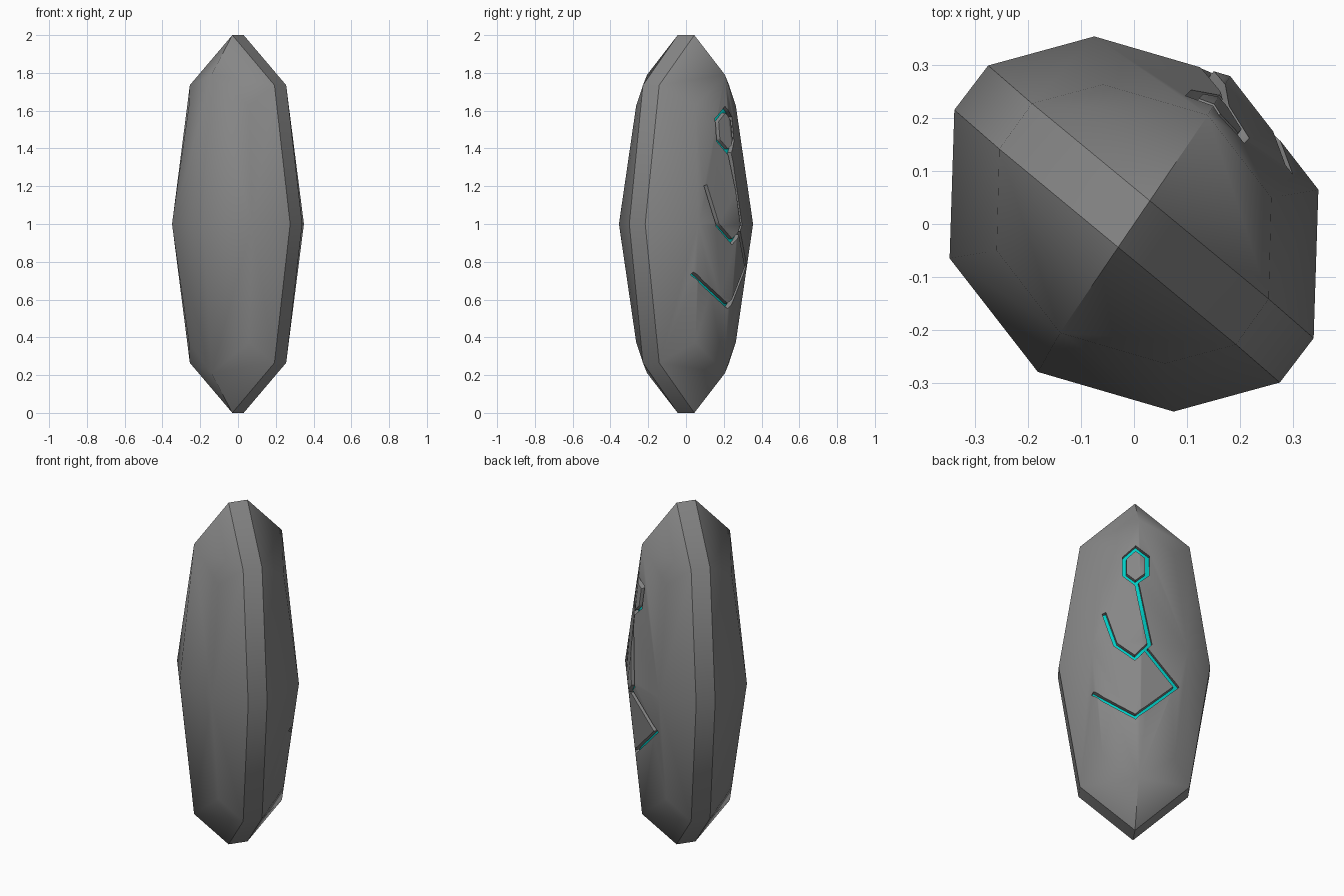
import bpy, bmesh, math
from mathutils import Vector
from mathutils.bvhtree import BVHTree

old = bpy.data.objects.get("Cube")
if old:
    bpy.data.objects.remove(old, do_unlink=True)


def material(name, rgb):
    mat = bpy.data.materials.new(name)
    mat.use_nodes = True
    mat.diffuse_color = (*rgb, 1)
    mat.node_tree.nodes["Principled BSDF"].inputs["Base Color"].default_value = (*rgb, 1)
    return mat


MATS = [material("stone grey", (0.24, 0.24, 0.24)), material("glowing teal", (0.0, 0.6, 0.55))]


def make_object(name, bm):
    mesh = bpy.data.meshes.new(name)
    bm.to_mesh(mesh)
    for mat in MATS:
        mesh.materials.append(mat)
    obj = bpy.data.objects.new(name, mesh)
    bpy.context.collection.objects.link(obj)
    return obj


# Stone body: half-outline points (x, y, height above middle), repeated by symmetry
corners = [(0.03, 0.044, 1), (0.14, 0.206, 0.79),                        # tip, ridge shoulder
           (-0.193, 0.228, 0.735), (0.255, -0.142, 0.735),               # rim shoulders
           (-0.058, 0.264, 0.625), (0.26, 0.05, 0.625),                  # face shoulders
           (-0.276, 0.3, 0), (-0.075, 0.355, 0), (0.182, 0.28, 0),       # middle ring
           (0.349, 0.065, 0), (0.34, -0.216, 0)]
bm = bmesh.new()
for x, y, h in corners:
    for side in (1, -1):
        for z in {h, -h}:
            bm.verts.new((x * side, y * side, 1 + z))
hull = bmesh.ops.convex_hull(bm, input=bm.verts)
bmesh.ops.dissolve_limit(bm, angle_limit=math.radians(1), verts=bm.verts, edges=bm.edges)
bmesh.ops.recalc_face_normals(bm, faces=bm.faces)
surface = BVHTree.FromBMesh(bm)
body = make_object("stone_body", bm)
bm.free()

# Carving frame: drawing plane tilted towards the carved face
RIGHT = Vector((-1, 1, 0)).normalized()
TOWARD = Vector((1, 1, 0)).normalized() * math.cos(math.pi / 6) - Vector((0, 0, 0.5))
UP = TOWARD.cross(RIGHT)
OUT = Vector((0.57, 0.82, 0)).normalized()
CENTRE = Vector((0, 0, 1))


def on_surface(p):
    start = CENTRE + RIGHT * p.x + UP * p.y + TOWARD * 3
    return surface.ray_cast(start, -TOWARD)[0]


def groove(name, points, closed=False, half=0.011, depth=0.024, steps=4):
    """Cut a mitred channel with a coloured floor along a drawn path."""
    pts = [Vector(p) for p in points]
    ends = pts[1:] + pts[:1] if closed else pts[1:]
    path = [a.lerp(b, i / steps) for a, b in zip(pts, ends) for i in range(steps)]
    if not closed:
        path.append(pts[-1])
    n = len(path)
    bm = bmesh.new()
    rings = []
    for i, p in enumerate(path):
        before = path[i - 1] if closed or i else None
        after = path[(i + 1) % n] if closed or i < n - 1 else None
        d1 = (p - before).normalized() if before else (after - p).normalized()
        d2 = (after - p).normalized() if after else d1
        n1, n2 = Vector((-d1.y, d1.x)), Vector((-d2.y, d2.x))
        mitre = (n1 + n2).normalized()
        mitre *= half / mitre.dot(n1)
        hit = on_surface(p)
        left, right = on_surface(p + mitre), on_surface(p - mitre)
        rings.append([bm.verts.new(v) for v in (left - OUT * depth, right - OUT * depth,
                                                right + OUT * 0.06, left + OUT * 0.06)])
    pairs = list(zip(rings, rings[1:] + rings[:1])) if closed else list(zip(rings, rings[1:]))
    for a, b in pairs:
        for k in range(4):
            face = bm.faces.new((a[k], a[(k + 1) % 4], b[(k + 1) % 4], b[k]))
            face.material_index = 1 if k == 0 else 0
    if not closed:
        bm.faces.new(rings[0])
        bm.faces.new(rings[-1])
    bmesh.ops.recalc_face_normals(bm, faces=bm.faces)
    floor = [f for f in bm.faces if f.material_index == 1]
    bmesh.ops.triangulate(bm, faces=bm.faces)
    cutter = make_object(name, bm)
    bm.free()
    mod = body.modifiers.new(name, "BOOLEAN")
    mod.operation, mod.solver, mod.object = "DIFFERENCE", "EXACT", cutter
    bpy.context.view_layer.objects.active = body
    bpy.ops.object.modifier_apply(modifier=name)
    bpy.data.objects.remove(cutter, do_unlink=True)


# Hexagon ring and the two angular lines below it
groove("hexagon_groove", [(0.032, 0.655), (0.092, 0.606), (0.092, 0.513),
                          (0.032, 0.472), (-0.028, 0.518), (-0.028, 0.606)], closed=True)
groove("upper_line_groove", [(0.04, 0.468), (0.11, 0.145), (0.032, 0.075),
                             (-0.072, 0.15), (-0.135, 0.318)])
groove("lower_line_groove", [(0.092, 0.115), (0.242, -0.09), (0.032, -0.237), (-0.2, -0.105)])

# Smooth faces, with crisp edges round the flat rim band and the grooves
bpy.ops.object.select_all(action="DESELECT")
body.select_set(True)
bpy.context.view_layer.objects.active = body
bpy.ops.object.shade_smooth_by_angle(angle=math.radians(50))
bm = bmesh.new()
bm.from_mesh(body.data)
for edge in bm.edges:
    in_band = [abs(f.normal.dot(OUT)) < 0.2 for f in edge.link_faces]
    if any(in_band) and not all(in_band):
        edge.smooth = False
bm.to_mesh(body.data)
bm.free()
